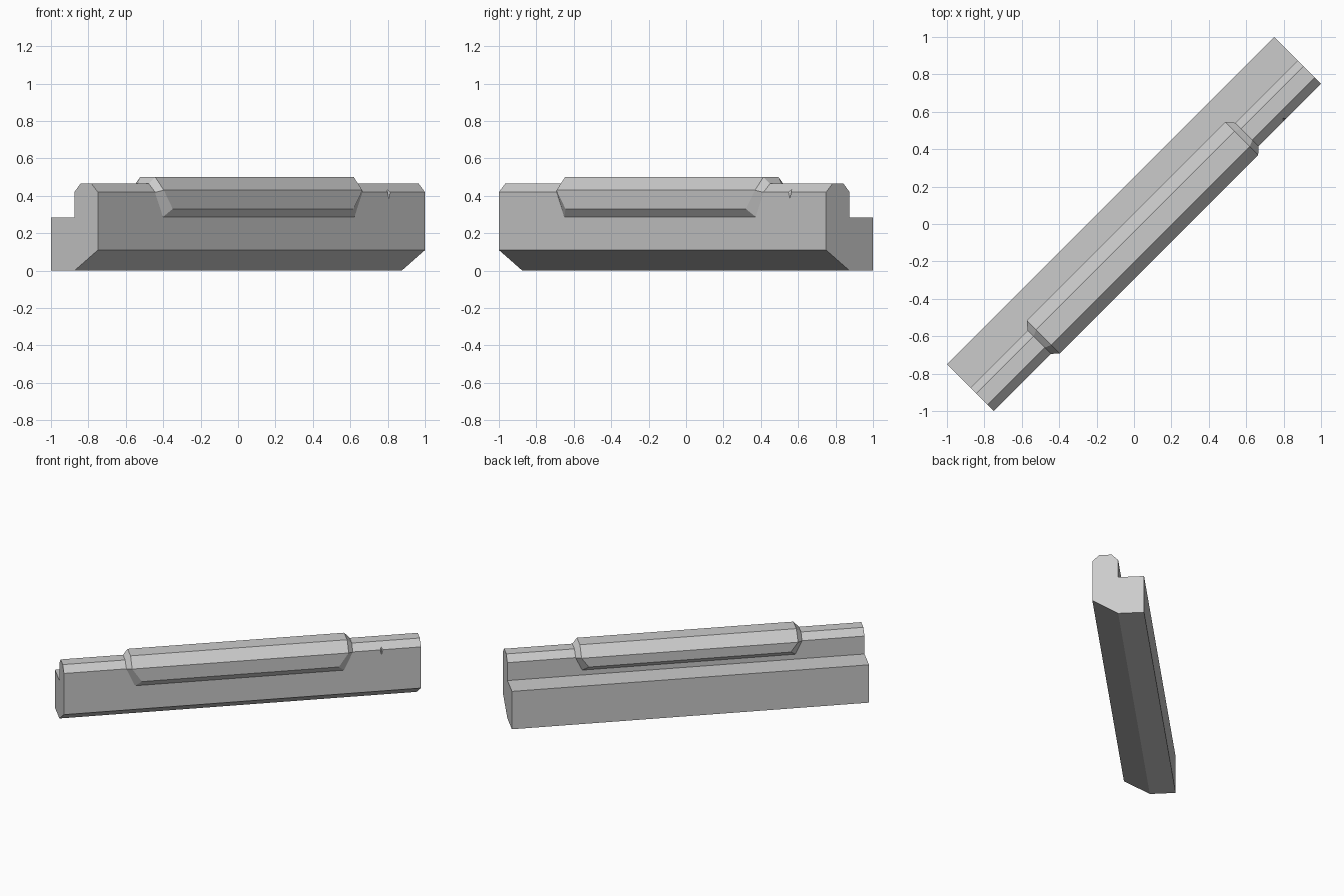
import bpy, bmesh
from mathutils import Vector

if "Cube" in bpy.data.objects:
    bpy.data.objects.remove(bpy.data.objects["Cube"], do_unlink=True)

grey = bpy.data.materials.new("plain_grey")
grey.use_nodes = True
colour = (0.6, 0.6, 0.6, 1)
grey.diffuse_color = colour
grey.node_tree.nodes["Principled BSDF"].inputs["Base Color"].default_value = colour


def place(along, across, z):
    """Turn bar coordinates onto the ground diagonal."""
    return Vector((along + across, along - across, 0)) * 0.5 ** 0.5 + Vector((0, 0, z))


def loft(name, rings):
    """Skin equal-length rings of (along, across, z) and cap both ends."""
    bm = bmesh.new()
    loops = [[bm.verts.new(place(*p)) for p in ring] for ring in rings]
    n = len(loops[0])
    for a, b in zip(loops, loops[1:]):
        for i in range(n):
            j = (i + 1) % n
            bm.faces.new((a[i], a[j], b[j], b[i]))
    bm.faces.new(loops[0])
    bm.faces.new(loops[-1])
    bmesh.ops.recalc_face_normals(bm, faces=bm.faces)
    mesh = bpy.data.meshes.new(name)
    bm.to_mesh(mesh)
    bm.free()
    mesh.materials.append(grey)
    obj = bpy.data.objects.new(name, mesh)
    bpy.context.collection.objects.link(obj)
    return obj


# Long stepped bar with chamfered top and lower front edge
section = [(-0.177, 0), (0, 0), (0.177, 0.11), (0.177, 0.42), (0.13, 0.465),
           (0.045, 0.465), (0, 0.42), (0, 0.285), (-0.177, 0.285)]
bar = loft("stepped_bar", [[(u, v, z) for v, z in section] for u in (-1.237, 1.237)])

# Small V notch near one end of the front edge
notch = loft("notch_cutter", [
    [(0.963 + r, 0.177, z), (0.963, 0.177 + r, z), (0.963 - r, 0.177, z), (0.963, 0.177 - r, z)]
    for r, z in ((0.0005, 0.385), (0.025, 0.47))])
notch.hide_render = True
notch.hide_viewport = True
cut = bar.modifiers.new("notch", "BOOLEAN")
cut.object = notch
cut.operation = "DIFFERENCE"
cut.solver = "EXACT"

# Raised sleeve over the ridge: (across, z, half length) where it meets
# the bar, and along its outer surface
inner = [(0.175, 0.285, 0.726), (0.175, 0.418, 0.787), (0.129, 0.463, 0.787),
         (0.046, 0.463, 0.787), (0.002, 0.418, 0.787), (0.002, 0.32, 0.74)]
outer = [(0.209, 0.33, 0.682), (0.209, 0.43, 0.75), (0.145, 0.5, 0.75),
         (0.03, 0.5, 0.75), (-0.04, 0.43, 0.75), (-0.04, 0.36, 0.7)]


def sleeve_ring(side, points, close):
    middle = -0.02
    ends = [close[0], *points, close[-1]]
    return [(middle + side * h, v, z) for v, z, h in ends]


loft("raised_sleeve", [sleeve_ring(s, p, inner) for s, p in
                       ((-1, inner), (-1, outer), (1, outer), (1, inner))])

# Merge the doubled corner points of the sleeve ends
sleeve = bpy.data.objects["raised_sleeve"].data
bm = bmesh.new()
bm.from_mesh(sleeve)
bmesh.ops.remove_doubles(bm, verts=bm.verts, dist=0.0001)
bmesh.ops.recalc_face_normals(bm, faces=bm.faces)
bm.to_mesh(sleeve)
bm.free()
